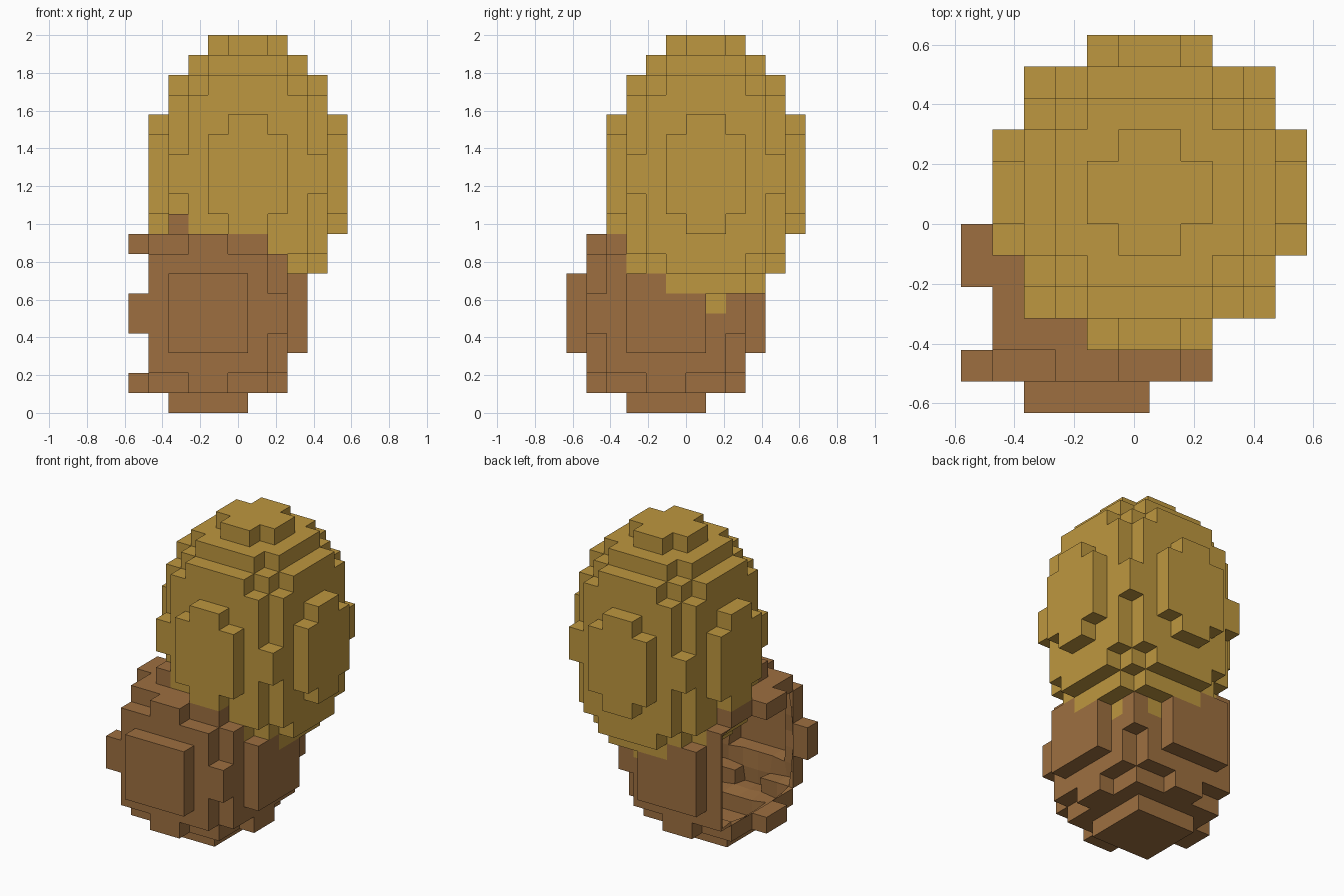
import bpy
import bmesh
import math
from mathutils import Vector

cube = bpy.data.objects.get("Cube")
if cube:
    bpy.data.objects.remove(cube, do_unlink=True)

V = 2.0 / 19.0                              # edge of one block
ORIGIN = Vector((-5.5 * V, -6 * V, 0.0))    # corner of block (0, 0, 0)
DIRS = [(1, 0, 0), (-1, 0, 0), (0, 1, 0), (0, -1, 0), (0, 0, 1), (0, 0, -1)]


def make_material(name, rgb):
    mat = bpy.data.materials.new(name)
    mat.use_nodes = True
    color = (*rgb, 1.0)
    mat.diffuse_color = color
    bsdf = mat.node_tree.nodes["Principled BSDF"]
    bsdf.inputs["Base Color"].default_value = color
    bsdf.inputs["Roughness"].default_value = 0.8
    return mat


def block_ellipsoid(center, radii):
    """Set of block indices whose centres lie in an ellipsoid."""
    spans = [range(c - r, c + r) for c, r in zip(center, radii)]
    return {(i, j, k) for i in spans[0] for j in spans[1] for k in spans[2]
            if sum(((n + 0.5 - c) / r) ** 2
                   for n, c, r in zip((i, j, k), center, radii)) <= 1.0}


def build_blocks(name, blocks, mat, is_open=lambda block, d: False, merge=False):
    """Outer skin of a set of blocks, leaving out the faces that are open."""
    bm = bmesh.new()
    verts = {}

    def vert(p):
        if p not in verts:
            verts[p] = bm.verts.new(ORIGIN + Vector(p) * V)
        return verts[p]

    for block in sorted(blocks):
        for d in DIRS:
            beside = tuple(b + n for b, n in zip(block, d))
            if beside in blocks or is_open(block, d):
                continue
            axis = [abs(n) for n in d].index(1)
            a, b = (axis + 1) % 3, (axis + 2) % 3
            corners = []
            for s, t in ((0, 0), (1, 0), (1, 1), (0, 1)):
                p = list(block)
                p[axis] += max(d[axis], 0)
                p[a] += s
                p[b] += t
                corners.append(vert(tuple(p)))
            if d[axis] < 0:
                corners.reverse()
            bm.faces.new(corners)
    if merge:
        bmesh.ops.dissolve_limit(bm, angle_limit=math.radians(1),
                                 verts=bm.verts[:], edges=bm.edges[:])
    mesh = bpy.data.meshes.new(name)
    bm.to_mesh(mesh)
    bm.free()
    mesh.materials.append(mat)
    obj = bpy.data.objects.new(name, mesh)
    bpy.context.collection.objects.link(obj)
    return obj


gold = make_material("golden yellow", (0.515, 0.309, 0.050))
brown = make_material("husk brown", (0.337, 0.159, 0.051))

# Kernel: tall stepped ellipsoid
build_blocks("kernel", block_ellipsoid((6, 7, 12), (5, 5, 7)), gold, merge=True)

# Husk: stepped ball with its -x cap broken off
hole_y, hole_z = range(2, 9), range(2, 8)
husk_blocks = {b for b in block_ellipsoid((4, 5, 5), (5, 5, 5))
               if b[0] >= 1 or (b[0] == 0 and not (b[1] in hole_y and b[2] in hole_z))}


def in_hole(block, d):
    return d == (-1, 0, 0) and block[0] == 1 and block[1] in hole_y and block[2] in hole_z


husk = build_blocks("husk", husk_blocks, brown, in_hole)

# Thin wall, grown inwards
wall = husk.modifiers.new("wall", 'SOLIDIFY')
wall.thickness = 0.015
wall.offset = -1.0
wall.use_even_offset = True
